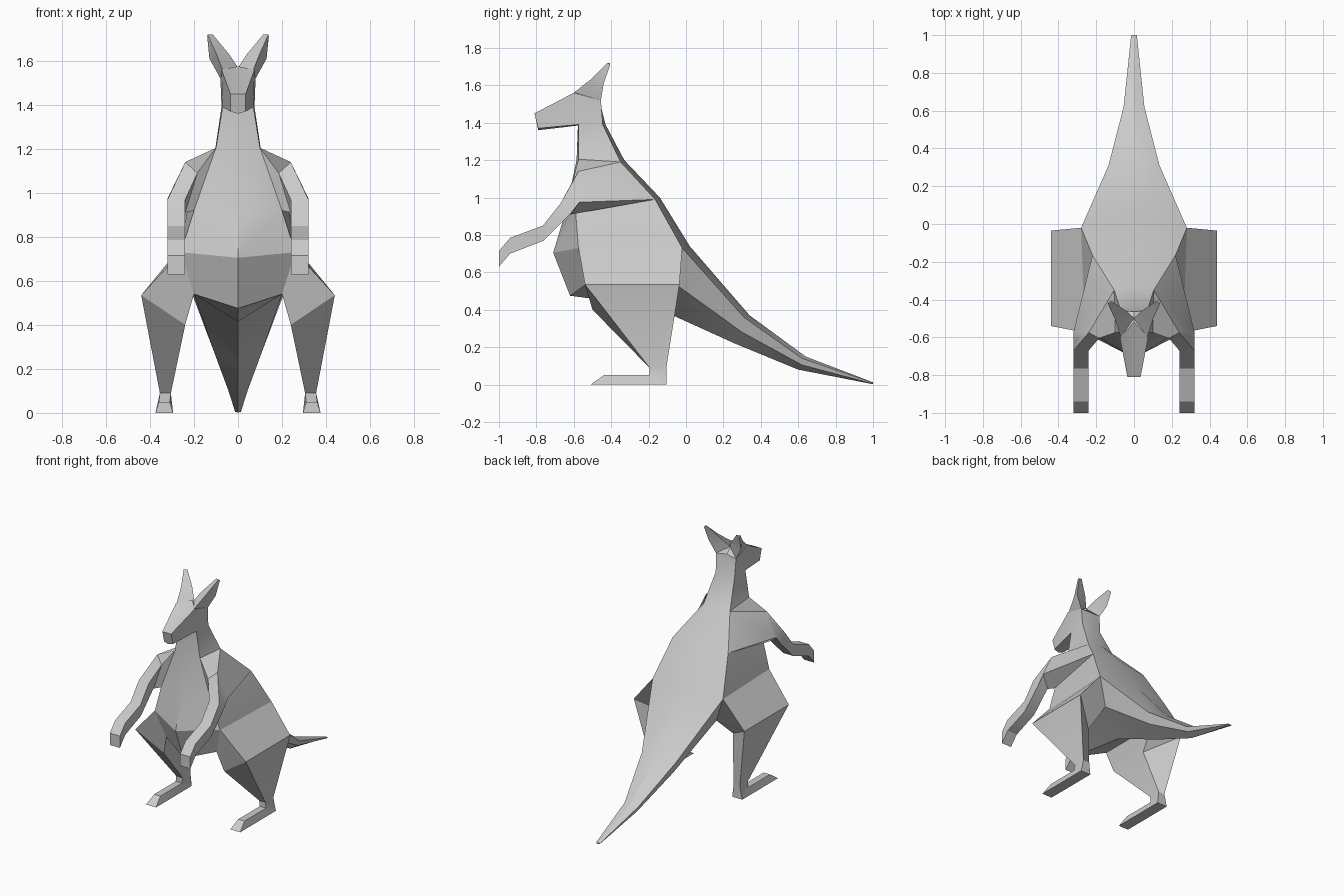
import bpy, bmesh, math

if "Cube" in bpy.data.objects:
    bpy.data.objects.remove(bpy.data.objects["Cube"])


def loft(name, rings, closed, cap_ends):
    """Skin right-hand rings, mirror them across x and weld shared points."""
    bm = bmesh.new()
    for s in (1, -1):
        vs = [[bm.verts.new((s * x, y, z)) for x, y, z in r] for r in rings]
        n = len(rings[0])
        for a, b in zip(vs, vs[1:]):
            for i in range(n if closed else n - 1):
                j = (i + 1) % n
                bm.faces.new((a[i], a[j], b[j], b[i]))
        for r in cap_ends:
            bm.faces.new(vs[r])
    bmesh.ops.remove_doubles(bm, verts=bm.verts, dist=0.0005)
    bmesh.ops.recalc_face_normals(bm, faces=bm.faces)
    me = bpy.data.meshes.new(name)
    bm.to_mesh(me)
    bm.free()
    ob = bpy.data.objects.new(name, me)
    bpy.context.collection.objects.link(ob)
    bpy.ops.object.select_all(action='DESELECT')
    ob.select_set(True)
    bpy.context.view_layer.objects.active = ob
    bpy.ops.object.shade_smooth_by_angle(angle=math.radians(25))
    return ob


def box_ring(x0, x1, top, low):
    """Four-point limb section: outer top, outer low, inner low, inner top."""
    return [(x1, *top), (x1, *low), (x0, *low), (x0, *top)]


# Key points where limbs meet the trunk
shoulder_back, shoulder_front = (.105, -.35, 1.19), (.1, -.575, 1.205)
rib_back, rib_front = (.22, -.165, .99), (.2, -.59, .92)
hip_back, hip_front = (.28, -.02, .73), (.26, -.575, .73)
groin_front, groin_back = (.2, -.53, .54), (.2, -.06, .54)
jaw, throat = (.07, -.575, 1.39), (0, -.578, 1.385)

# Body half-sections: back centre, back side, front side, front centre
head = [
    [(0, -.81, 1.45), (.035, -.81, 1.45), (.035, -.79, 1.37), (0, -.79, 1.36)],
    [(0, -.52, 1.575), (.075, -.6, 1.56), jaw, throat],
    [(0, -.465, 1.53), (.08, -.455, 1.52), jaw, throat],
    [(0, -.43, 1.39), (.075, -.445, 1.39), jaw, throat],
]
torso = [
    [(0, -.33, 1.2), shoulder_back, shoulder_front, (0, -.585, 1.2)],
    [(0, -.14, 1.0), rib_back, rib_front, (0, -.645, .92)],
    [(0, .02, .74), hip_back, hip_front, (0, -.71, .705)],
    [(0, .02, .74), hip_back, groin_front, (0, -.62, .475)],
]
tail = [
    [(0, .02, .74), hip_back, groin_back, (0, -.17, .415)],
    [(0, .34, .37), (.135, .31, .36), (.11, .3, .28), (0, .26, .22)],
    [(0, .64, .15), (.055, .62, .14), (.045, .62, .105), (0, .6, .08)],
    [(0, 1, .012), (.015, 1, .01), (.012, 1, .004), (0, 1, .002)],
]
loft("body_head_and_tail", head + torso + tail, False, (0, -1))

# Ears
loft("ears", [
    [(.08, -.455, 1.52), (.07, -.6, 1.56), (0, -.5, 1.57)],
    [(.13, -.44, 1.61), (.1, -.505, 1.635), (.04, -.46, 1.63)],
    [(.14, -.405, 1.71), (.138, -.42, 1.72), (.115, -.41, 1.72)],
], True, (0, -1))

# Arms with broad shoulder roots
loft("arms", [
    [shoulder_back, rib_back, rib_front, shoulder_front],
    [(.24, -.575, 1.14), (.32, -.57, .975), (.24, -.615, .91), (.185, -.605, 1.09)],
    box_ring(.24, .32, (-.67, .97), (-.62, .91)),
    box_ring(.24, .32, (-.765, .85), (-.76, .77)),
    box_ring(.24, .32, (-.94, .785), (-.94, .70)),
    box_ring(.24, .32, (-1, .715), (-1, .63)),
], True, (0, -1))

# Hind legs: thigh, ankle, heel and toes
loft("hind_legs", [
    [hip_back, hip_front, groin_front, groin_back],
    [(.44, -.035, .535), (.44, -.54, .535), (.24, -.5, .4), (.24, -.19, .41)],
    [(.355, -.105, .09), (.355, -.195, .09), (.305, -.195, .09), (.305, -.105, .09)],
    [(.375, -.105, 0), (.36, -.195, .05), (.31, -.195, .05), (.295, -.105, 0)],
    [(.375, -.51, 0), (.36, -.44, .05), (.31, -.44, .05), (.295, -.51, 0)],
], True, (0, -1))
